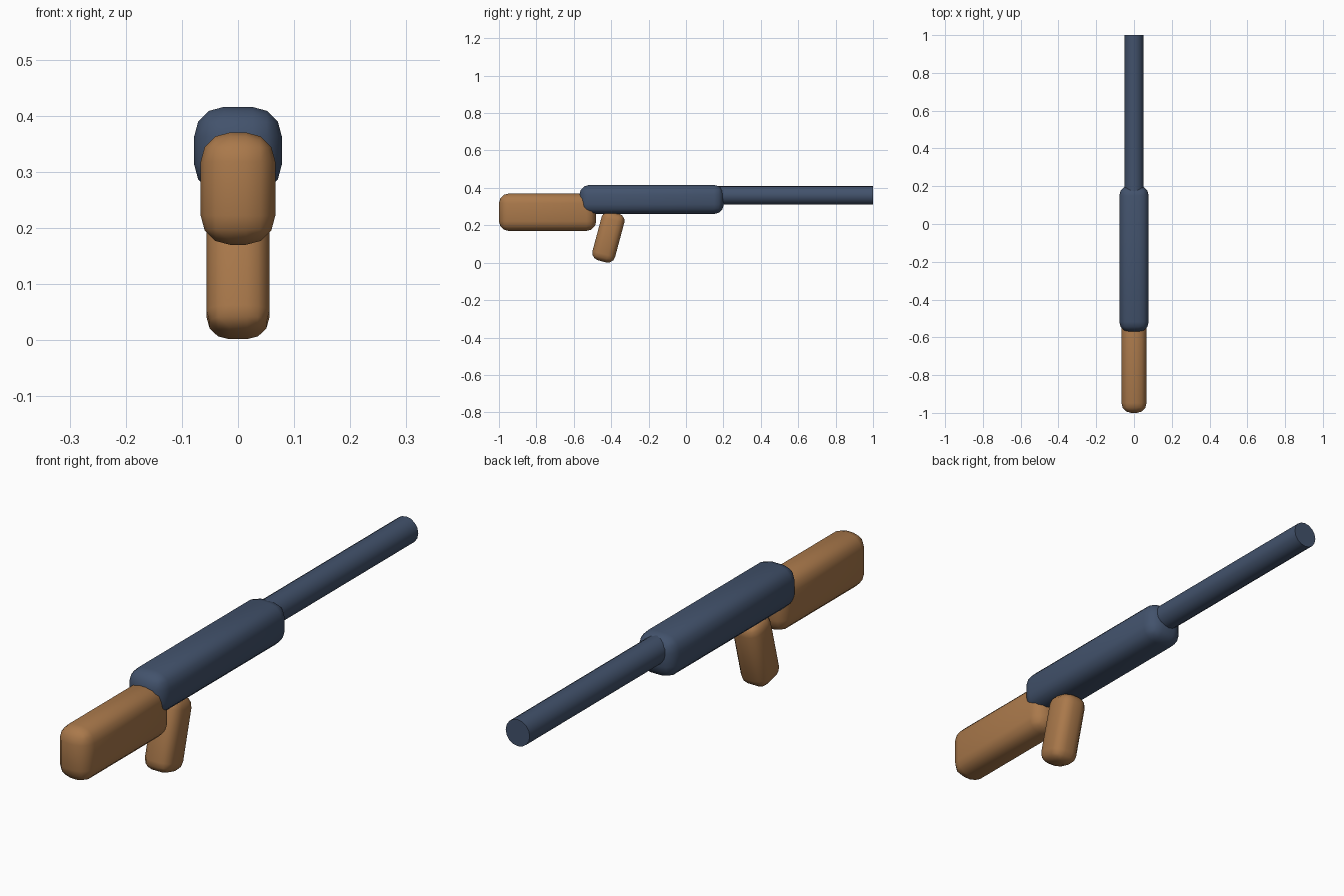
import bpy
from math import radians

if "Cube" in bpy.data.objects:
    bpy.data.objects.remove(bpy.data.objects["Cube"])


def material(name, color):
    m = bpy.data.materials.new(name)
    m.diffuse_color = color
    m.use_nodes = True
    m.node_tree.nodes["Principled BSDF"].inputs["Base Color"].default_value = m.diffuse_color
    return m


metal = material("blue_metal", (0.055, 0.085, 0.15, 1))
wood = material("wood", (0.40, 0.19, 0.07, 1))


def finish(name, mat):
    ob = bpy.context.object
    ob.name = name
    ob.data.materials.append(mat)
    bpy.ops.object.shade_smooth_by_angle(angle=radians(40))
    return ob


def rounded_box(name, size, loc, bevel, mat, tilt=0):
    bpy.ops.mesh.primitive_cube_add(size=1, location=loc)
    ob = bpy.context.object
    ob.scale = size
    bpy.ops.object.transform_apply(location=False, rotation=False, scale=True)
    ob.rotation_euler.x = radians(tilt)
    mod = ob.modifiers.new("rounding", "BEVEL")
    mod.width = bevel
    mod.segments = 3
    bpy.ops.object.modifier_apply(modifier=mod.name)
    return finish(name, mat)


# Wooden shoulder stock and tilted hand grip
rounded_box("stock", (0.133, 0.52, 0.20), (0, -0.74, 0.27), 0.052, wood)
rounded_box("grip", (0.112, 0.125, 0.27), (0, -0.415, 0.138), 0.04, wood, tilt=-15)

# Metal body
rounded_box("body", (0.156, 0.772, 0.155), (0, -0.184, 0.338), 0.052, metal)

# Barrel
bpy.ops.mesh.primitive_cylinder_add(vertices=16, radius=0.05, depth=0.88,
                                    location=(0, 0.56, 0.36),
                                    rotation=(radians(90), 0, 0))
finish("barrel", metal)
